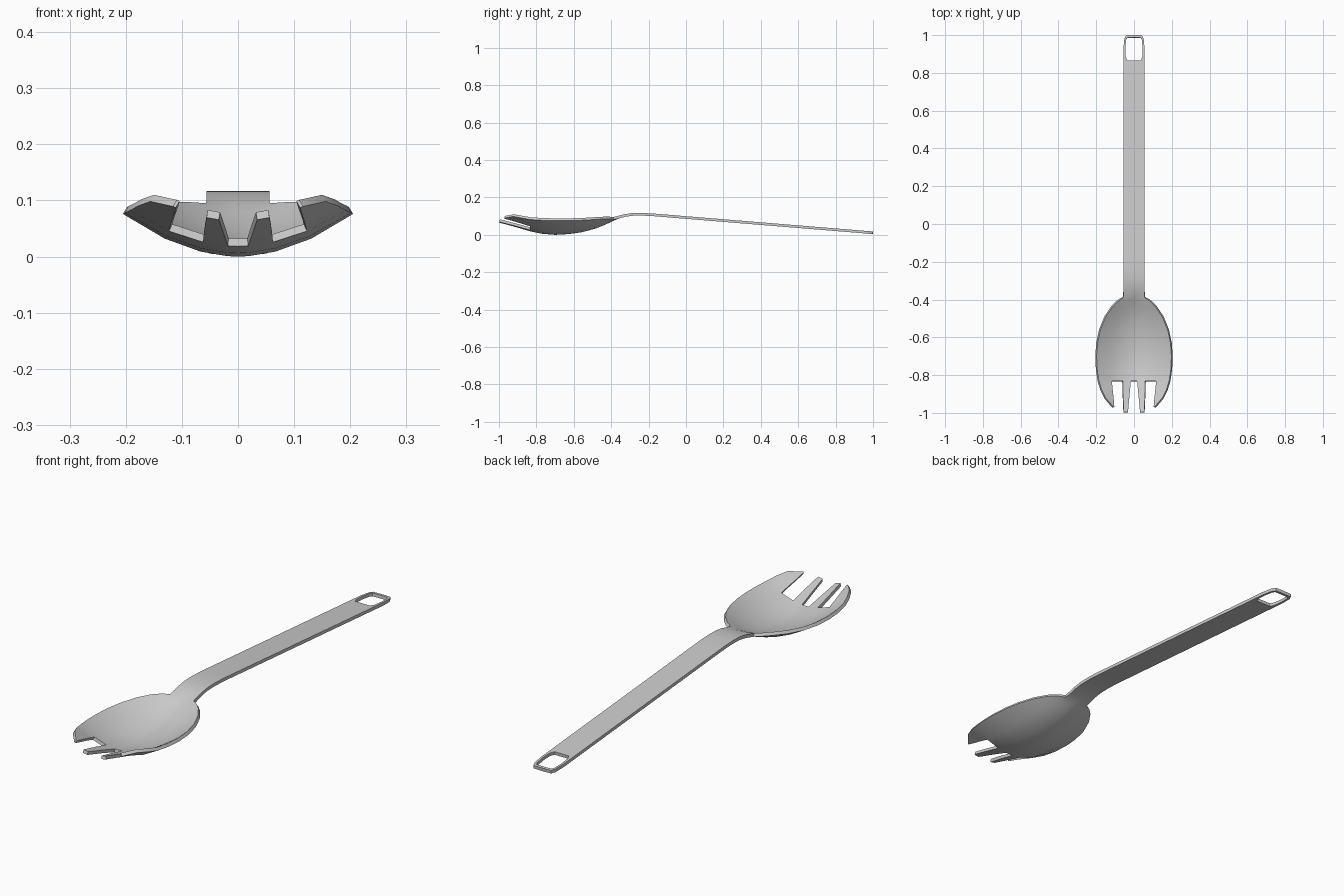
import bpy, bmesh

if "Cube" in bpy.data.objects:
    bpy.data.objects.remove(bpy.data.objects["Cube"])

T = 0.014                                  # sheet thickness
FR = (0, 0.09, 0.32, 0.63, 1.0)            # columns across the half width

bm = bmesh.new()


def row(y, w, zc, zr):
    """Half cross-section: centre height zc curving up to rim height zr."""
    return [bm.verts.new((f * w, y, zc + (zr - zc) * f ** 1.9)) for f in FR]


def strip(a, b):
    """Quads between two rows of points."""
    for i in range(len(a) - 1):
        bm.faces.new((a[i], a[i + 1], b[i + 1], b[i]))


def handle_z(y):
    return 0.112 - (y + 0.15) * 0.0817


# bowl, then neck and handle: y, half width, centre z, rim z
sections = [
    (-0.83, 0.186, 0.032, 0.094), (-0.77, 0.195, 0.020, 0.090),
    (-0.70, 0.198, 0.014, 0.088), (-0.63, 0.193, 0.018, 0.088),
    (-0.56, 0.178, 0.028, 0.090), (-0.49, 0.149, 0.046, 0.094),
    (-0.44, 0.115, 0.066, 0.097), (-0.41, 0.086, 0.080, 0.097),
    (-0.39, 0.057, 0.090, 0.095), (-0.36, 0.056, 0.102, 0.102),
    (-0.33, 0.056, 0.110, 0.110), (-0.29, 0.056, 0.116, 0.116),
    (-0.24, 0.056, 0.117, 0.117), (-0.19, 0.056, 0.115, 0.115),
] + [(y, 0.056, handle_z(y), handle_z(y)) for y in (-0.15, 0.35, 0.865)]
rows = [row(*s) for s in sections]
for a, b in zip(rows, rows[1:]):
    strip(a, b)

# frame around the hanging hole: inner x, y, outer x, y
prev = (rows[-1][3], rows[-1][4])
for xi, yi, xo, yo in [(0.044, 0.885, 0.056, 0.885), (0.046, 0.93, 0.056, 0.93),
                       (0.042, 0.975, 0.051, 0.982), (0.036, 0.986, 0.042, 0.999),
                       (0, 0.987, 0, 1.0)]:
    cur = (bm.verts.new((xi, yi, handle_z(yi))), bm.verts.new((xo, yo, handle_z(yo))))
    strip(prev, cur)
    prev = cur

# tines: pairs of points continuing from the front row of the bowl
tines = {
    1: [((0.024, -0.91, 0.056), (0.058, -0.91, 0.061)),
        ((0.032, -0.995, 0.079), (0.054, -0.995, 0.083))],
    3: [((0.113, -0.875, 0.072), (0.172, -0.875, 0.102)),
        ((0.108, -0.92, 0.085), (0.150, -0.92, 0.110)),
        ((0.104, -0.968, 0.099), (0.109, -0.968, 0.101))],
}
for col, pairs in tines.items():
    prev = rows[0][col:col + 2]
    for pair in pairs:
        cur = [bm.verts.new(p) for p in pair]
        strip(prev, cur)
        prev = cur

bmesh.ops.recalc_face_normals(bm, faces=bm.faces)
bm.normal_update()
if sum(f.normal.z for f in bm.faces) < 0:
    bmesh.ops.reverse_faces(bm, faces=bm.faces)

me = bpy.data.meshes.new("spork")
bm.to_mesh(me)
bm.free()
ob = bpy.data.objects.new("spork", me)
bpy.context.collection.objects.link(ob)

# mirror the half, then thicken downwards
mir = ob.modifiers.new("mirror", 'MIRROR')
mir.use_clip = True
sol = ob.modifiers.new("thickness", 'SOLIDIFY')
sol.thickness = T
sol.offset = -1
sol.use_even_offset = True

bpy.context.view_layer.objects.active = ob
ob.select_set(True)
for name in ("mirror", "thickness"):
    bpy.ops.object.modifier_apply(modifier=name)
bpy.ops.object.shade_smooth_by_angle(angle=0.6)
